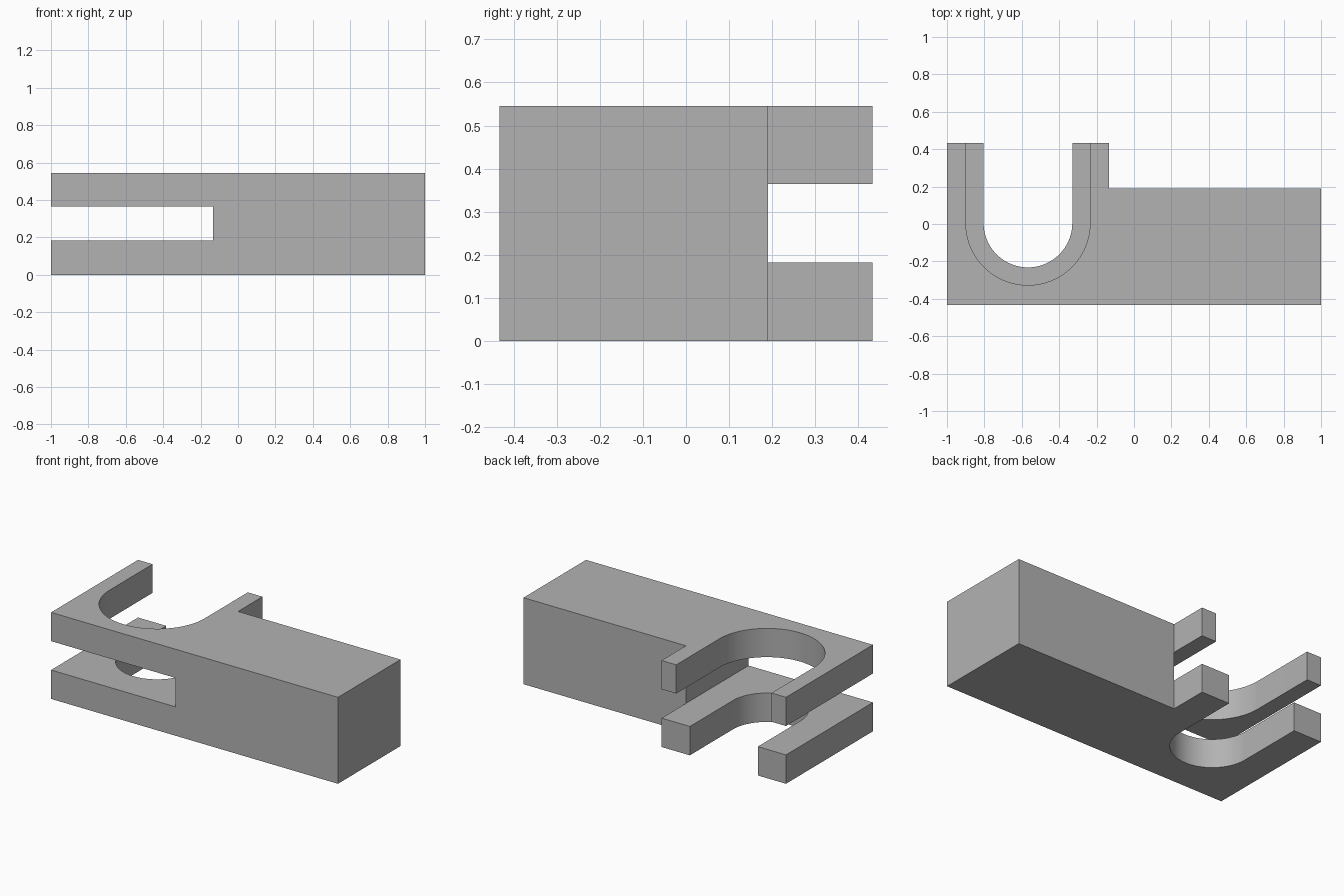
import bpy
import bmesh
from math import cos, sin, pi

if "Cube" in bpy.data.objects:
    bpy.data.objects.remove(bpy.data.objects["Cube"], do_unlink=True)

# Overall dimensions
HALF_Y, HEIGHT = 0.433, 0.545
BODY_BACK, FORK_X = 0.19, -0.133
GAP_LOW, GAP_HIGH = 0.182, 0.364
SLOT_X, SLOT_Y = -0.567, 0.005

grey = bpy.data.materials.new("plain grey")
grey.use_nodes = True
colour = (0.45, 0.45, 0.45, 1)
grey.diffuse_color = colour
grey.node_tree.nodes["Principled BSDF"].inputs["Base Color"].default_value = colour


def extrude_profile(name, outline, low, high):
    """Solid prism from an xy outline between two heights."""
    bm = bmesh.new()
    base = bm.faces.new([bm.verts.new((x, y, low)) for x, y in outline])
    top = bmesh.ops.extrude_face_region(bm, geom=[base], use_keep_orig=True)
    verts = [v for v in top["geom"] if isinstance(v, bmesh.types.BMVert)]
    bmesh.ops.translate(bm, verts=verts, vec=(0, 0, high - low))
    bmesh.ops.recalc_face_normals(bm, faces=bm.faces[:])
    mesh = bpy.data.meshes.new(name)
    bm.to_mesh(mesh)
    bm.free()
    mesh.materials.append(grey)
    obj = bpy.data.objects.new(name, mesh)
    bpy.context.collection.objects.link(obj)
    return obj


def cut(target, cutter):
    cutter.hide_render = True
    mod = target.modifiers.new("cut", 'BOOLEAN')
    mod.operation, mod.solver, mod.object = 'DIFFERENCE', 'EXACT', cutter
    bpy.context.view_layer.objects.active = target
    bpy.ops.object.modifier_apply(modifier=mod.name)
    bpy.data.objects.remove(cutter, do_unlink=True)


def u_outline(radius, steps=48):
    """U shape open towards the back."""
    arc = [(SLOT_X + radius * cos(pi + pi * i / steps),
            SLOT_Y + radius * sin(pi + pi * i / steps)) for i in range(steps + 1)]
    return arc + [(SLOT_X + radius, 1), (SLOT_X - radius, 1)]


# Block with the back corner stepped in beside the forks
block = extrude_profile("forked_block", [
    (-1, -HALF_Y), (1, -HALF_Y), (1, BODY_BACK),
    (FORK_X, BODY_BACK), (FORK_X, HALF_Y), (-1, HALF_Y)], 0, HEIGHT)

# Horizontal gap separating the upper and lower forks
cut(block, extrude_profile("gap_cutter", [
    (-2, -1), (FORK_X, -1), (FORK_X, 1), (-2, 1)], GAP_LOW, GAP_HIGH))

# Wide slot in the upper fork, narrow slot in the lower fork
middle = (GAP_LOW + GAP_HIGH) / 2
cut(block, extrude_profile("upper_slot_cutter", u_outline(0.332), middle, 1))
cut(block, extrude_profile("lower_slot_cutter", u_outline(0.237), -1, middle))

# Smooth slot walls, crisp edges
bpy.ops.object.select_all(action='DESELECT')
block.select_set(True)
bpy.context.view_layer.objects.active = block
bpy.ops.object.shade_smooth_by_angle()
